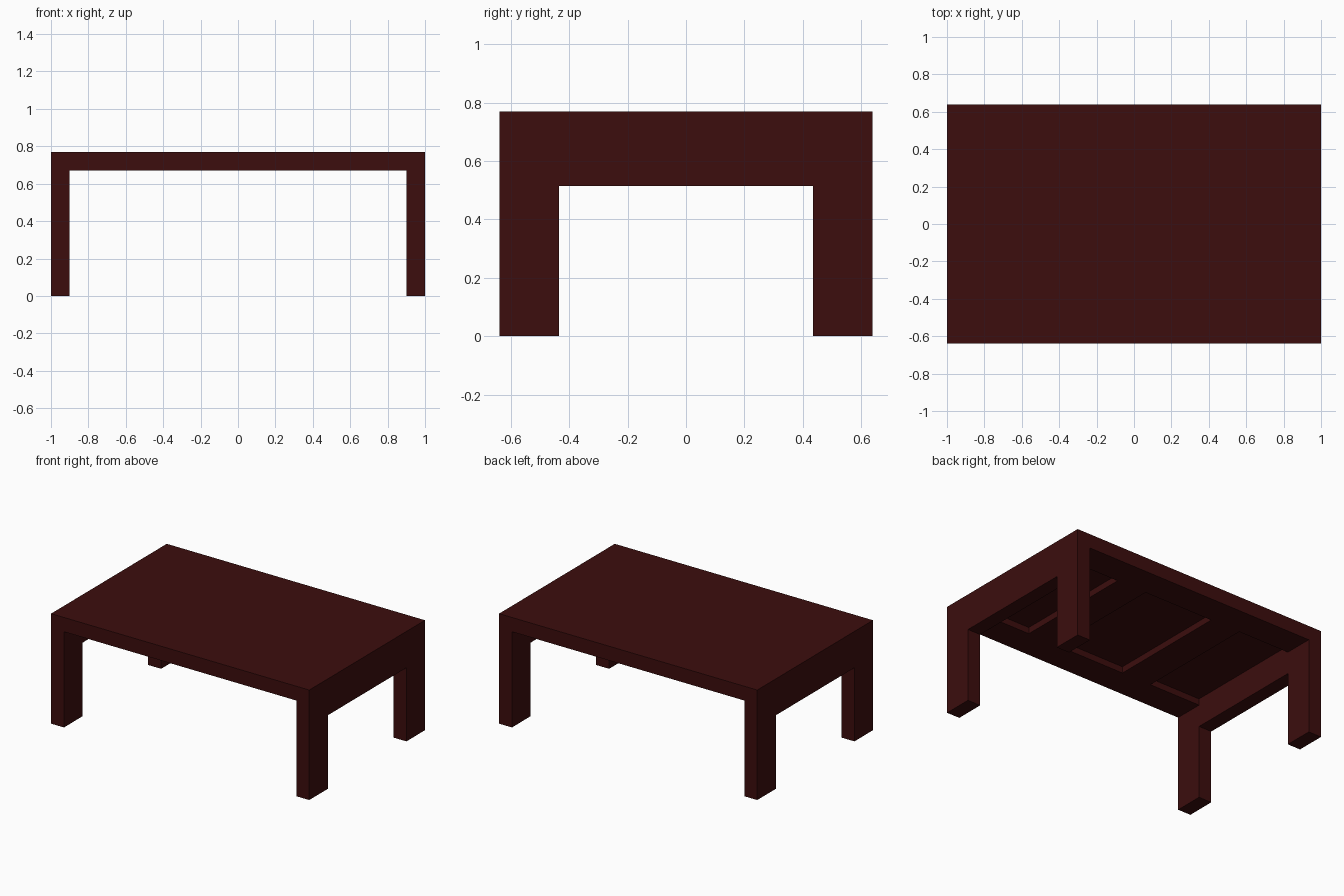
import bpy
import bmesh

if "Cube" in bpy.data.objects:
    bpy.data.objects.remove(bpy.data.objects["Cube"])

X, Y, H = 1.0, 0.64, 0.77      # half length, half depth, height
FRAME = 0.10                   # thickness of the side frames and the top
LEG_Y = 0.435                  # inner face of the legs
APRON_Z = 0.515                # underside of the side aprons
RECESS = 0.045                 # depth of the panels sunk in the underside

wood = bpy.data.materials.new("dark mahogany")
wood.diffuse_color = (0.045, 0.004, 0.004, 1)
wood.use_nodes = True
wood.node_tree.nodes["Principled BSDF"].inputs["Base Color"].default_value = wood.diffuse_color


def add_object(name, bm):
    bmesh.ops.recalc_face_normals(bm, faces=bm.faces)
    mesh = bpy.data.meshes.new(name)
    bm.to_mesh(mesh)
    bm.free()
    mesh.materials.append(wood)
    obj = bpy.data.objects.new(name, mesh)
    bpy.context.collection.objects.link(obj)
    return obj


def box(name, lo, hi):
    bm = bmesh.new()
    bmesh.ops.create_cube(bm, size=1)
    for v in bm.verts:
        v.co = [hi[i] if v.co[i] > 0 else lo[i] for i in range(3)]
    return add_object(name, bm)


def side_frame(name, x0, x1):
    # two legs joined by a deep apron, one outline extruded along x
    outline = [(-Y, 0), (-LEG_Y, 0), (-LEG_Y, APRON_Z), (LEG_Y, APRON_Z),
               (LEG_Y, 0), (Y, 0), (Y, H), (-Y, H)]
    bm = bmesh.new()
    face = bm.faces.new([bm.verts.new((x0, y, z)) for y, z in outline])
    ext = bmesh.ops.extrude_face_region(bm, geom=[face])["geom"]
    verts = [g for g in ext if isinstance(g, bmesh.types.BMVert)]
    bmesh.ops.translate(bm, verts=verts, vec=(x1 - x0, 0, 0))
    return add_object(name, bm)


# Side frames
side_frame("right_side_frame", X - FRAME, X)
side_frame("left_side_frame", -X, -X + FRAME)

# Table top between the frames
inner = X - FRAME
top = box("table_top", (-inner, -Y, H - FRAME), (inner, Y, H))

# Three sunken panels in the underside of the top
for x0, x1 in [(-inner - 0.05, -0.5), (-0.27, 0.27), (0.5, inner + 0.05)]:
    cutter = box("recess_cutter", (x0, -LEG_Y, H - FRAME - 0.1),
                 (x1, LEG_Y, H - FRAME + RECESS))
    cutter.hide_render = True
    mod = top.modifiers.new("recess", "BOOLEAN")
    mod.operation = "DIFFERENCE"
    mod.solver = "EXACT"
    mod.object = cutter
    bpy.context.view_layer.objects.active = top
    bpy.ops.object.modifier_apply(modifier=mod.name)
    bpy.data.objects.remove(cutter)
